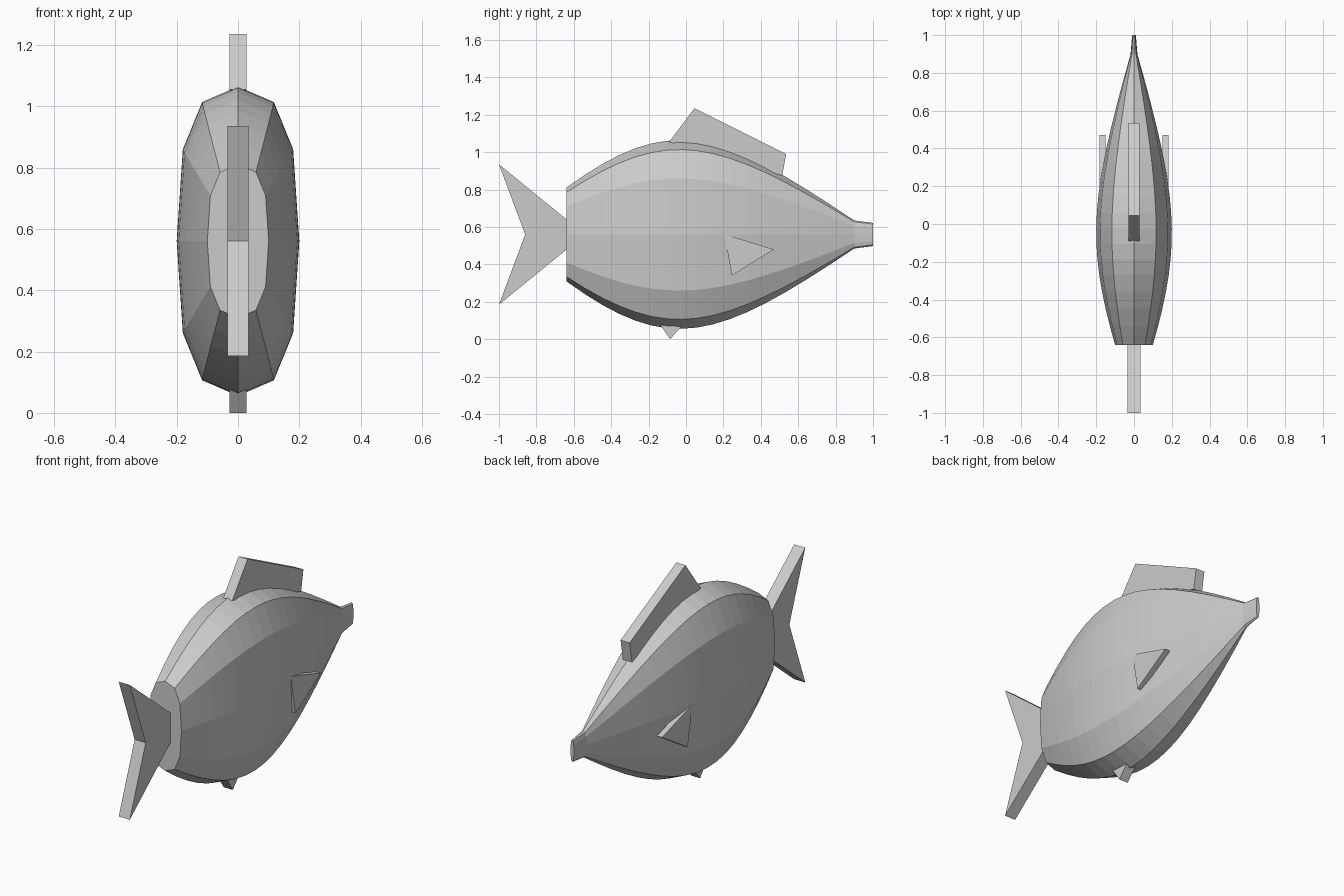
import bpy
import bmesh
from mathutils import Vector

cube = bpy.data.objects.get("Cube")
if cube:
    bpy.data.objects.remove(cube, do_unlink=True)

grey = bpy.data.materials.new("plain_grey")
grey.use_nodes = True
colour = (0.6, 0.6, 0.6, 1)
grey.diffuse_color = colour
grey.node_tree.nodes["Principled BSDF"].inputs["Base Color"].default_value = colour

MID_Z = 0.56


def finish(bm, name):
    bmesh.ops.recalc_face_normals(bm, faces=bm.faces)
    mesh = bpy.data.meshes.new(name)
    bm.to_mesh(mesh)
    bm.free()
    mesh.materials.append(grey)
    obj = bpy.data.objects.new(name, mesh)
    bpy.context.collection.objects.link(obj)
    return obj


def fin(name, outline, x_min, x_max):
    """Flat plate: a (y, z) outline extruded along x."""
    bm = bmesh.new()
    face = bm.faces.new([bm.verts.new((x_min, y, z)) for y, z in outline])
    ext = bmesh.ops.extrude_face_region(bm, geom=[face])
    verts = [v for v in ext["geom"] if isinstance(v, bmesh.types.BMVert)]
    bmesh.ops.translate(bm, verts=verts, vec=(x_max - x_min, 0, 0))
    return finish(bm, name)


def bezier(t, a, b, c, d):
    s = 1 - t
    return a * s**3 + 3 * b * s * s * t + 3 * c * s * t * t + d * t**3


# Body: stations are (y, half width, half height), lofted with a 12-sided section
controls = [Vector(p) for p in ((-0.64, 0.1, 0.25), (-0.09, 0.26, 0.65),
                                (0.165, 0.225, 0.568), (0.9, 0.018, 0.075))]
steps = 16
stations = [bezier(i / steps, *controls) for i in range(steps + 1)]
stations.append(Vector((1, 0.01, 0.062)))  # mouth

quarter = [(0, 1), (0.585, 0.9), (0.9, 0.594), (1, 0)]
half = quarter + [(x, -z) for x, z in reversed(quarter[:-1])]
section = half + [(-x, z) for x, z in reversed(half[1:-1])]

bm = bmesh.new()
rings = [[bm.verts.new((x * w, y, MID_Z + z * h)) for x, z in section]
         for y, w, h in stations]
for r1, r2 in zip(rings, rings[1:]):
    for i in range(len(section)):
        bm.faces.new((r1[i - 1], r1[i], r2[i], r2[i - 1]))
bm.faces.new(rings[0])
bm.faces.new(rings[-1])
finish(bm, "body")

# Centre-line fins
fin("tail_fin", [(-0.54, MID_Z), (-1, 0.935), (-0.86, MID_Z), (-1, 0.185)],
    -0.034, 0.034)
fin("dorsal_fin", [(-0.09, 1.055), (0.045, 1.235), (0.535, 0.99), (0.515, 0.875)],
    -0.028, 0.028)
fin("belly_fin", [(-0.14, 0.08), (-0.085, 0), (-0.015, 0.08)], -0.028, 0.028)

# Side fins
for side, name in ((1, "left_side_fin"), (-1, "right_side_fin")):
    fin(name, [(0.205, 0.562), (0.47, 0.48), (0.245, 0.34)],
        0.15 * side, 0.182 * side)
